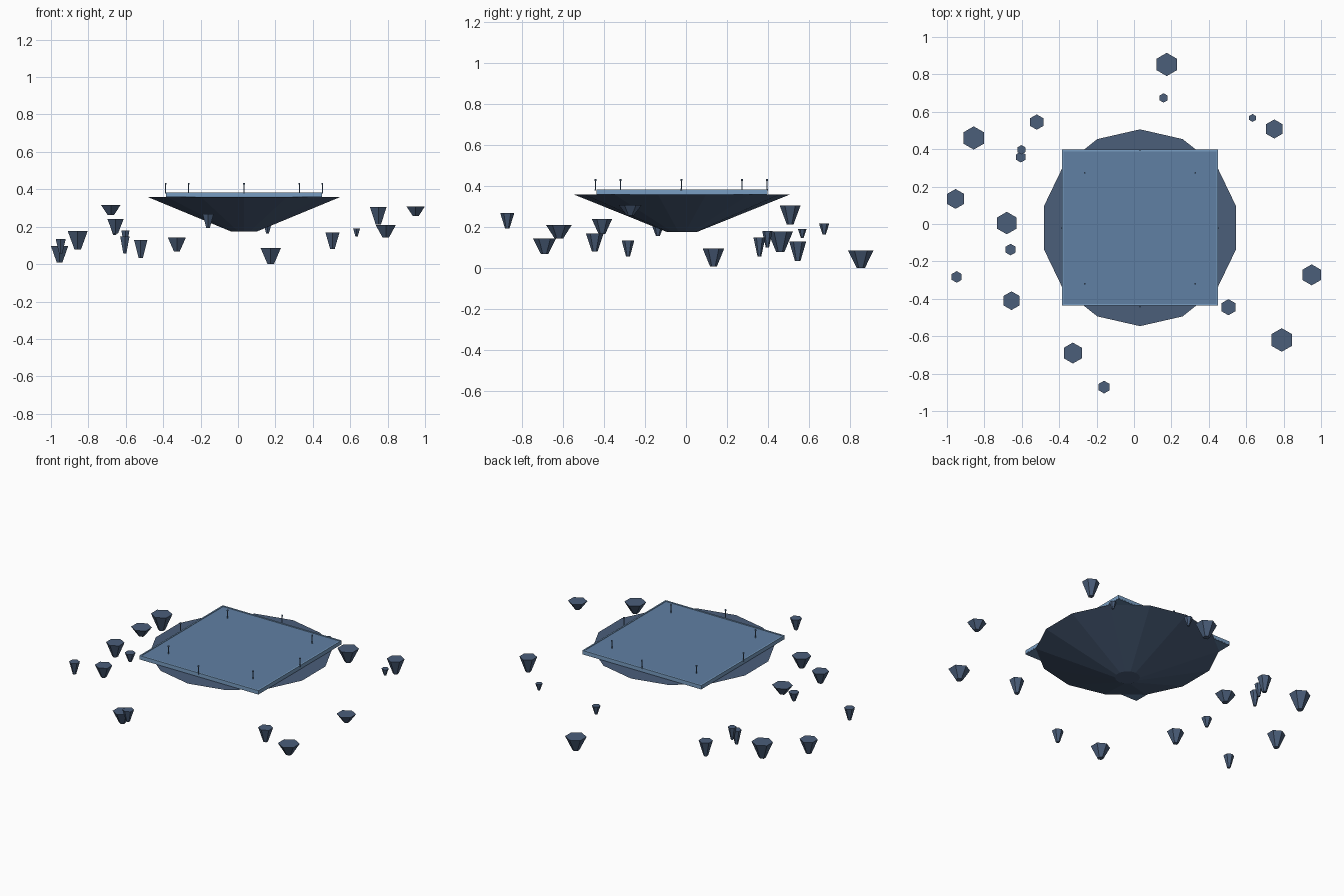
import bpy, bmesh, math

if "Cube" in bpy.data.objects:
    bpy.data.objects.remove(bpy.data.objects["Cube"])


def material(name, rgb):
    m = bpy.data.materials.new(name)
    m.diffuse_color = (*rgb, 1)
    m.use_nodes = True
    m.node_tree.nodes["Principled BSDF"].inputs["Base Color"].default_value = m.diffuse_color
    return m


ROCK = material("slate rock", (0.069, 0.112, 0.195))
DECK = material("blue deck", (0.117, 0.215, 0.37))
TRIM = material("pale blue trim", (0.19, 0.34, 0.54))


def finish(name, bm, mat):
    bmesh.ops.recalc_face_normals(bm, faces=bm.faces)
    me = bpy.data.meshes.new(name)
    bm.to_mesh(me)
    bm.free()
    me.materials.append(mat)
    ob = bpy.data.objects.new(name, me)
    bpy.context.collection.objects.link(ob)
    return ob


def lathe(name, x, y, rings, sides, mat):
    """Stack of (radius, z) rings, capped, with one corner on +y."""
    bm = bmesh.new()
    loops = []
    for r, z in rings:
        loops.append([bm.verts.new((x + r * math.sin(k * math.tau / sides),
                                    y + r * math.cos(k * math.tau / sides), z))
                      for k in range(sides)])
    for a, b in zip(loops, loops[1:]):
        for k in range(sides):
            n = (k + 1) % sides
            bm.faces.new((a[k], a[n], b[n], b[k]))
    bm.faces.new(loops[0])
    bm.faces.new(loops[-1])
    return finish(name, bm, mat)


def box(name, lo, hi, mat):
    bm = bmesh.new()
    bmesh.ops.create_cube(bm, size=1)
    for v in bm.verts:
        v.co = [(l + h) / 2 + c * (h - l) for l, h, c in zip(lo, hi, v.co)]
    return finish(name, bm, mat)


CX, CY = 0.032, -0.02

# Main floating island
lathe("island", CX, CY, [(0.072, 0.175), (0.526, 0.358)], 14, ROCK)

# Square deck with a thin border
H = 0.416
box("deck", (CX - H, CY - H, 0.358), (CX + H, CY + H, 0.380), DECK)
W = 0.008
for s in (-1, 1):
    x0, x1 = sorted((CX + s * (H - W), CX + s * (H + 0.001)))
    box("deck_trim_side", (x0, CY - H, 0.362), (x1, CY + H, 0.383), TRIM)
    y0, y1 = sorted((CY + s * (H - W), CY + s * (H + 0.001)))
    box("deck_trim_end", (CX - H, y0, 0.362), (CX + H, y1, 0.383), TRIM)

# Ring of eight slim posts
for k in range(8):
    a = k * math.tau / 8
    lathe("post", CX + 0.419 * math.cos(a), CY - 0.003 + 0.419 * math.sin(a),
          [(0.004, 0.378), (0.0025, 0.388), (0.0025, 0.423),
           (0.005, 0.426), (0.005, 0.433)], 6, DECK)

# Small floating rocks: x, y, radius, bottom, top
ROCKS = [
    (0.175, 0.853, 0.062, 0.0, 0.085), (0.158, 0.674, 0.025, 0.163, 0.217),
    (0.634, 0.567, 0.021, 0.147, 0.19), (0.75, 0.508, 0.051, 0.212, 0.305),
    (-0.52, 0.545, 0.041, 0.033, 0.128), (-0.857, 0.46, 0.062, 0.078, 0.178),
    (-0.602, 0.397, 0.025, 0.1, 0.18), (-0.605, 0.358, 0.029, 0.057, 0.149),
    (-0.954, 0.134, 0.053, 0.008, 0.096), (-0.68, 0.005, 0.06, 0.262, 0.316),
    (-0.66, -0.137, 0.031, 0.157, 0.213), (-0.948, -0.283, 0.031, 0.057, 0.135),
    (-0.655, -0.41, 0.05, 0.165, 0.24), (-0.327, -0.69, 0.056, 0.068, 0.143),
    (-0.16, -0.872, 0.034, 0.193, 0.267), (0.505, -0.445, 0.043, 0.08, 0.168),
    (0.79, -0.62, 0.063, 0.143, 0.21), (0.95, -0.272, 0.056, 0.257, 0.307),
]
for x, y, r, z0, z1 in ROCKS:
    lathe("small_rock", x, y, [(r * 0.32, z0), (r, z1)], 6, ROCK)
